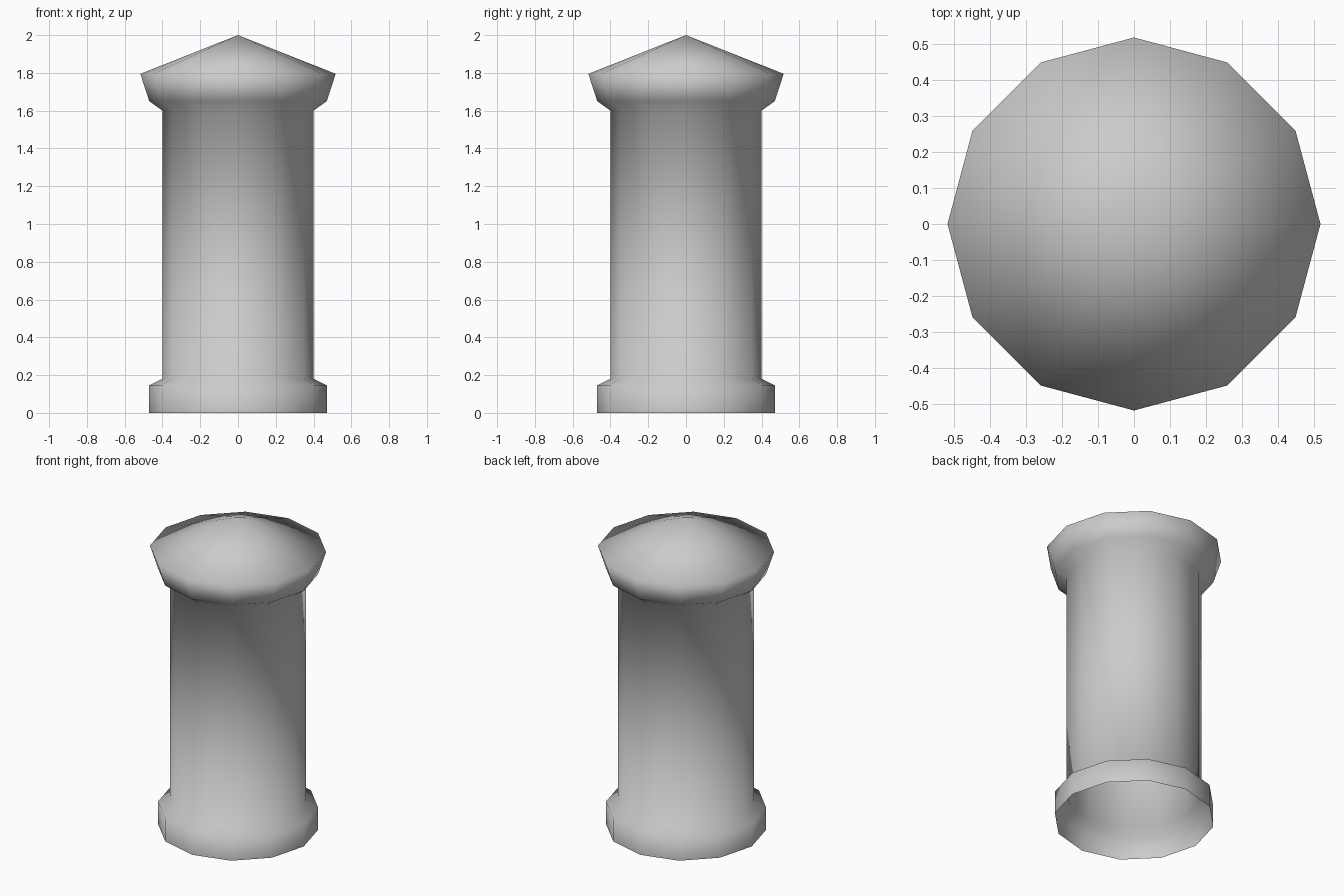
import bpy
import bmesh
from math import cos, sin, tau

cube = bpy.data.objects.get("Cube")
if cube:
    bpy.data.objects.remove(cube, do_unlink=True)

SIDES = 12

stone = bpy.data.materials.new("grey_stone")
stone.use_nodes = True
colour = (0.6, 0.6, 0.6, 1)
stone.diffuse_color = colour
stone.node_tree.nodes["Principled BSDF"].inputs["Base Color"].default_value = colour

# Outline from the open foot up to the tip: (radius, height)
profile = [
    (0.47, 0.0), (0.47, 0.145),    # plinth
    (0.4, 0.18), (0.4, 1.6),       # shaft
    (0.47, 1.65), (0.517, 1.795),  # flared collar
]
TIP = 2.0


def ring(bm, radius, z):
    return [bm.verts.new((radius * cos(tau * i / SIDES), radius * sin(tau * i / SIDES), z))
            for i in range(SIDES)]


# Tower: one continuous shell, open at the foot, closed by a conical roof
bm = bmesh.new()
rings = [ring(bm, r, z) for r, z in profile]
tip = bm.verts.new((0, 0, TIP))
for i in range(SIDES):
    j = (i + 1) % SIDES
    for low, high in zip(rings, rings[1:]):
        bm.faces.new((low[i], low[j], high[j], high[i]))
    bm.faces.new((rings[-1][i], rings[-1][j], tip))
for face in bm.faces:
    face.smooth = True

mesh = bpy.data.meshes.new("tower")
bm.to_mesh(mesh)
bm.free()
mesh.materials.append(stone)
tower = bpy.data.objects.new("tower", mesh)
bpy.context.collection.objects.link(tower)
